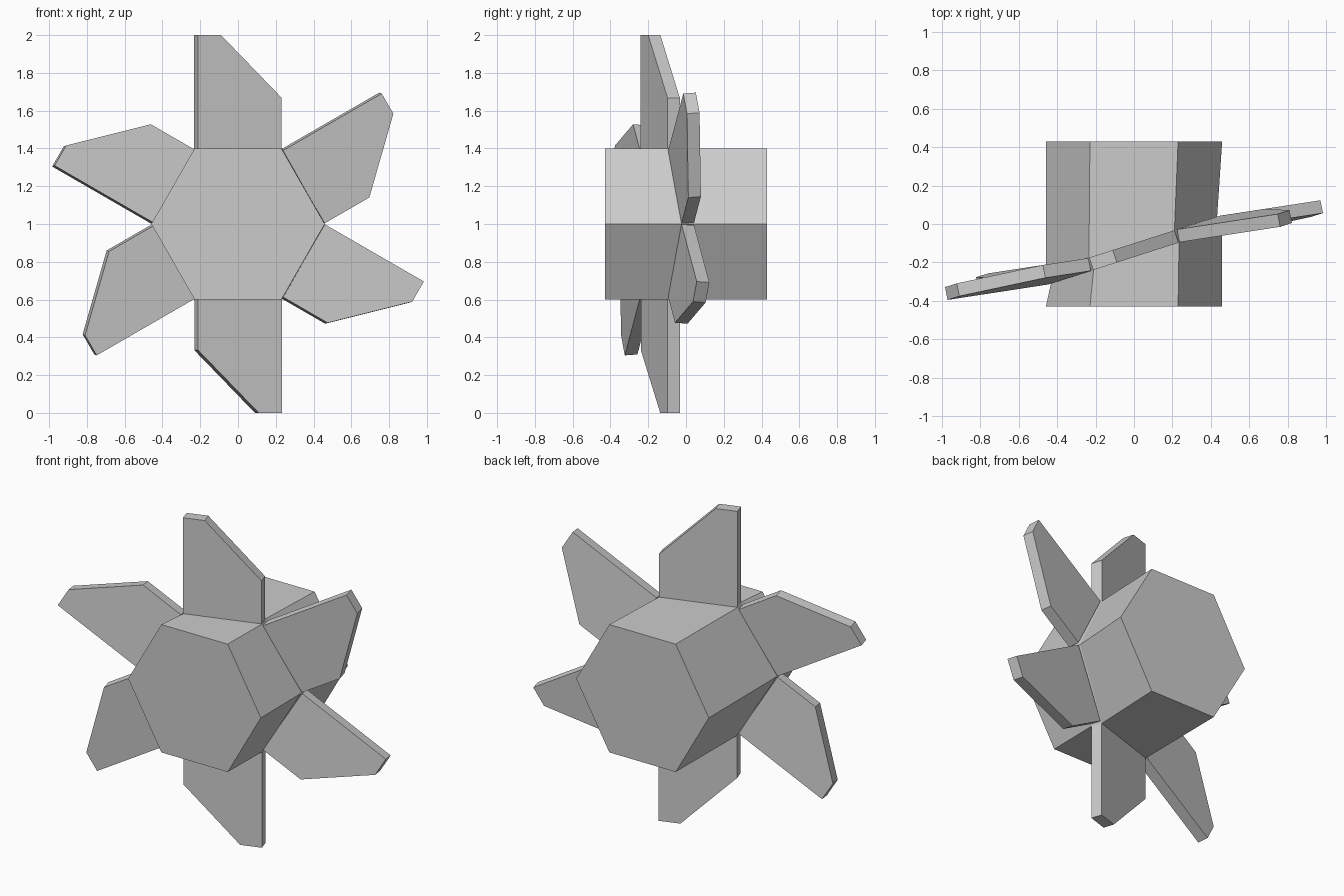
import bpy, bmesh
from math import sin, cos, radians
from mathutils import Vector

if "Cube" in bpy.data.objects:
    bpy.data.objects.remove(bpy.data.objects["Cube"])

MID_Y = -0.136     # y of the blade ring at x = 0
PITCH = 0.32       # slope of the blade ring (y against x)
THICK = 0.068      # blade thickness


def make_object(name, bm):
    bmesh.ops.recalc_face_normals(bm, faces=bm.faces[:])
    me = bpy.data.meshes.new(name)
    bm.to_mesh(me)
    bm.free()
    ob = bpy.data.objects.new(name, me)
    bpy.context.collection.objects.link(ob)
    return ob


def loft(name, rings):
    """Solid through rings of equal point count, capped at both ends."""
    bm = bmesh.new()
    loops = [[bm.verts.new(p) for p in ring] for ring in rings]
    n = len(loops[0])
    for a, b in zip(loops, loops[1:]):
        for i in range(n):
            j = (i + 1) % n
            bm.faces.new((a[i], a[j], b[j], b[i]))
    bm.faces.new(loops[0])
    bm.faces.new(loops[-1])
    return make_object(name, bm)


# Six-sided hub, slightly pinched where the slanted blade ring meets it
def hub_ring(radius, shift, base_y, slope):
    pts = []
    for i in range(6):
        a = radians(60 * i)
        x = radius * cos(a)
        z = 1 + 0.40 / sin(radians(60)) * sin(a)
        pts.append((x + shift, base_y + slope * x, z))
    return pts


loft("hub", [hub_ring(0.459, 0, -0.43, 0),
             hub_ring(0.445, 0.012, MID_Y - THICK / 2, PITCH),
             hub_ring(0.445, -0.012, MID_Y + THICK / 2, PITCH),
             hub_ring(0.459, 0, 0.43, 0)])

# Blades: one outline (tangent, radius) turned in 60 degree steps
OUTLINE = [(-0.223, 0.395), (-0.223, 1.0), (-0.10, 1.0), (0.221, 0.668), (0.221, 0.395)]

for k in range(6):
    t = radians(60 * k)
    side = 0 if k % 3 == 0 else (1 if k < 3 else -1)     # middle, right, left
    up = 1 if k in (0, 1, 5) else -1
    # slope of this blade's plane along x and z, and its anchor on the hub
    sx, sz = (PITCH, 0) if side == 0 else (0.195, -0.072 * side * up)
    ax, az = 0.23 * side, 1 + 0.4 * up
    ay = MID_Y + PITCH * ax
    offset = Vector((-sx, 1, -sz)).normalized() * THICK / 2
    mid = []
    for u, r in OUTLINE:
        x = u * cos(t) + r * sin(t)
        z = 1 - u * sin(t) + r * cos(t)
        mid.append(Vector((x, ay + sx * (x - ax) + sz * (z - az), z)))
    loft(f"blade_{k + 1}", [[p - offset for p in mid], [p + offset for p in mid]])
